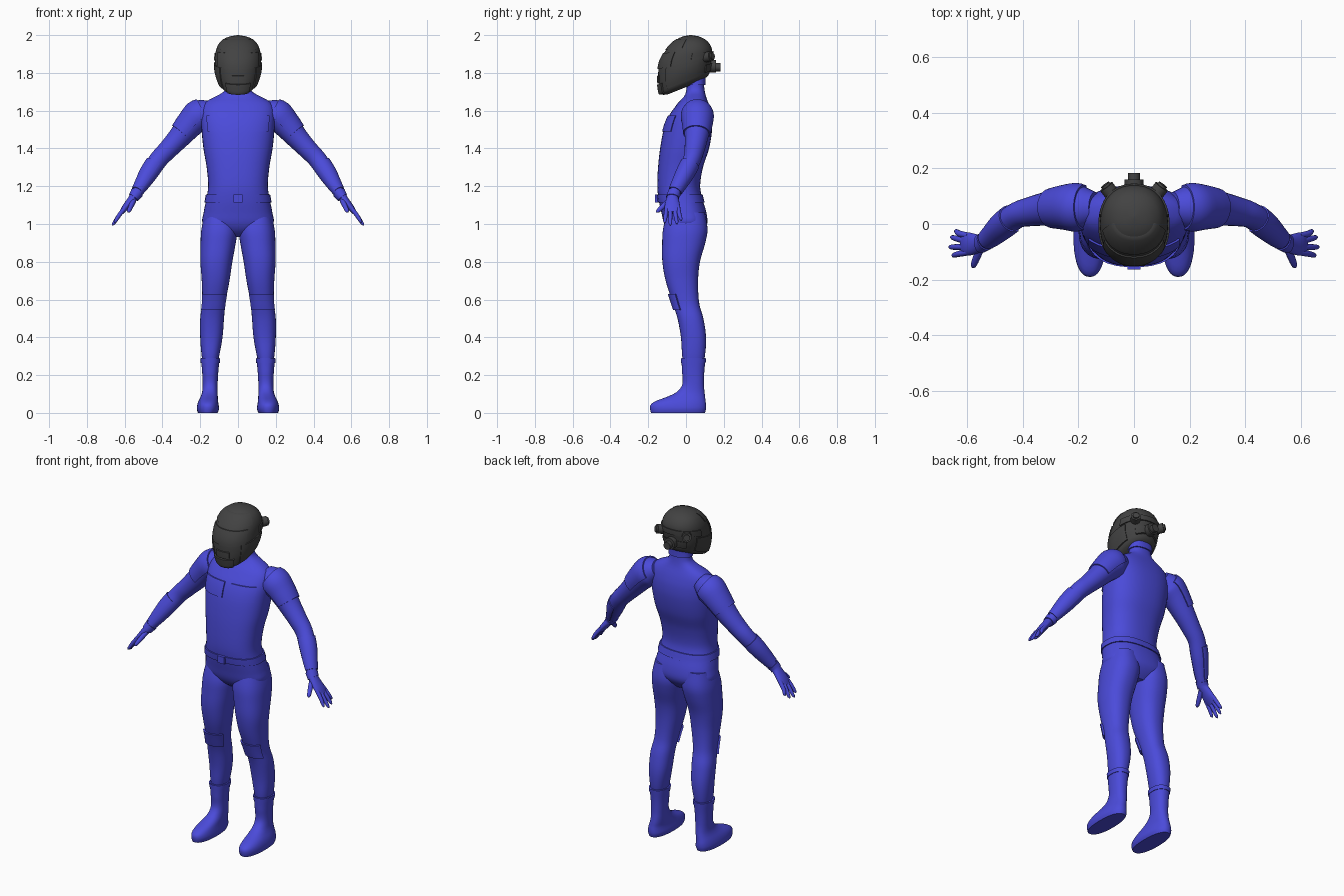
import bpy, bmesh
from math import cos, sin, pi, radians, copysign
from mathutils import Vector

if "Cube" in bpy.data.objects:
    bpy.data.objects.remove(bpy.data.objects["Cube"])


def material(name, color):
    mat = bpy.data.materials.new(name)
    mat.use_nodes = True
    mat.diffuse_color = color
    mat.node_tree.nodes["Principled BSDF"].inputs["Base Color"].default_value = color
    return mat


BLUE = material("suit blue", (0.07, 0.07, 0.7, 1))
GREY = material("helmet grey", (0.055, 0.055, 0.055, 1))


def at(rows, t):
    """Smoothly interpolate table rows; the first column is the parameter."""
    t = min(max(t, rows[0][0]), rows[-1][0])
    i = max(k for k in range(len(rows) - 1) if rows[k][0] <= t)
    h = rows[i + 1][0] - rows[i][0]
    s = (t - rows[i][0]) / h

    def slope(k, c):
        a, b = rows[max(k - 1, 0)], rows[min(k + 1, len(rows) - 1)]
        return (b[c] - a[c]) / (b[0] - a[0]) * h

    out = []
    for c in range(1, len(rows[0])):
        p, q, m, n = rows[i][c], rows[i + 1][c], slope(i, c), slope(i + 1, c)
        out.append(p + m * s + (3 * (q - p) - 2 * m - n) * s**2 + (2 * (p - q) + m + n) * s**3)
    return out


def upright(rows, power=2.3):
    """Surface stacked along z from rows (z, x0, x1, y0, y1, slant)."""
    def point(t, a, grow):
        x0, x1, y0, y1, slant = (at(rows, t) + [0])[:5]
        bend = lambda v: copysign(abs(v) ** (2 / power), v)
        x = (x0 + x1) / 2 + (abs(x1 - x0) / 2 + grow) * bend(cos(a))
        y = (y0 + y1) / 2 + (abs(y1 - y0) / 2 + grow) * bend(sin(a))
        return Vector((x, y, t + slant * y))
    return point


def limb(rows):
    """Surface swept outward along x from rows (x, y, z, radius, radius)."""
    def center(t):
        t = min(max(t, rows[0][0]), rows[-1][0])
        return Vector((t, *at(rows, t)[:2]))

    def point(t, a, grow):
        axis = (center(t + 0.004) - center(t - 0.004)).normalized()
        u = (Vector((0, 1, 0)) - axis * axis.y).normalized()
        v = axis.cross(u)
        ru, rv = at(rows, t)[2:]
        return center(t) + u * (ru + grow) * cos(a) + v * (rv + grow) * sin(a)
    return point


def finish(obj, mat, mirror):
    obj.data.materials.append(mat)
    bpy.ops.object.select_all(action="DESELECT")
    obj.select_set(True)
    bpy.context.view_layer.objects.active = obj
    bpy.ops.object.shade_smooth_by_angle(angle=radians(38))
    if mirror:
        obj.modifiers.new("Mirror", "MIRROR").use_mirror_merge = False


def build(name, rings, wrap, caps, mat, mirror):
    bm = bmesh.new()
    grid = [[bm.verts.new(p) for p in ring] for ring in rings]
    n = len(grid[0])
    for low, high in zip(grid, grid[1:]):
        for j in range(n if wrap else n - 1):
            k = (j + 1) % n
            bm.faces.new((low[j], low[k], high[k], high[j]))
    if caps:
        bm.faces.new(grid[0][::-1])
        bm.faces.new(grid[-1])
    mesh = bpy.data.meshes.new(name)
    bm.to_mesh(mesh)
    bm.free()
    obj = bpy.data.objects.new(name, mesh)
    bpy.context.collection.objects.link(obj)
    finish(obj, mat, mirror)


def steps(a, b, n):
    return [a + (b - a) * i / n for i in range(n + 1)]


def body(name, surface, t0, t1, n, mat=BLUE, mirror=False, sides=40):
    angles = steps(0, 2 * pi, sides)[:-1]
    rings = [[surface(t, a, 0) for a in angles] for t in steps(t0, t1, n)]
    build(name, rings, True, True, mat, mirror)


def pad(name, surface, t0, t1, a0=0, a1=360, grow=0.006, mat=BLUE, mirror=False):
    """Raised plate that follows a surface; its rim sinks back into it."""
    wrap = a1 - a0 == 360
    ts = steps(t0, t1, 8)
    angles = steps(radians(a0), radians(a1), 30)
    ts = [ts[0]] + ts + [ts[-1]]
    angles = angles[:-1] if wrap else [angles[0]] + angles + [angles[-1]]

    def lift(i, j):
        rim = i in (0, len(ts) - 1) or (not wrap and j in (0, len(angles) - 1))
        return -0.004 if rim else grow
    rings = [[surface(t, a, lift(i, j)) for j, a in enumerate(angles)] for i, t in enumerate(ts)]
    build(name, rings, wrap, False, mat, mirror)


def disc(name, place, direction, radius, depth, mat, mirror=False):
    bpy.ops.mesh.primitive_cylinder_add(vertices=24, radius=radius, depth=depth, location=place)
    obj = bpy.context.object
    obj.name = name
    obj.rotation_euler = Vector(direction).to_track_quat("Z", "Y").to_euler()
    bpy.ops.object.transform_apply(location=True, rotation=True, scale=True)
    finish(obj, mat, mirror)


# Torso with neck: height, half width, front, back
torso_rows = [(z, -w, w, f, b) for z, w, f, b in (
    (.93, .07, -.05, .06), (.96, .13, -.09, .09), (1.0, .186, -.115, .112),
    (1.06, .182, -.13, .108), (1.13, .168, -.145, .088), (1.2, .158, -.152, .075),
    (1.3, .166, -.148, .09), (1.4, .183, -.137, .122), (1.5, .193, -.118, .138),
    (1.57, .196, -.092, .136), (1.62, .188, -.058, .125), (1.65, .165, -.035, .115),
    (1.675, .12, -.01, .106), (1.7, .075, .0, .1), (1.74, .062, .005, .095), (1.82, .06, .0, .095))]
torso = upright(torso_rows, 2.4)
body("torso", torso, .93, 1.82, 60)
pad("belt", torso, 1.115, 1.155, grow=.007)
pad("chest_plates", torso, 1.49, 1.575, -86, -38, .006, mirror=True)
pad("neck_collar", torso, 1.735, 1.775, grow=.008)
bpy.ops.mesh.primitive_cube_add(size=1, location=(0, -.152, 1.135))
buckle = bpy.context.object
buckle.name = "belt_buckle"
buckle.scale = (.045, .024, .042)
finish(buckle, BLUE, False)

# Legs: height, inner, outer, front, back
leg = upright([
    (.24, .115, .18, -.01, .085), (.3, .1, .192, -.02, .1), (.4, .082, .2, -.027, .106),
    (.5, .074, .2, -.045, .092), (.58, .067, .19, -.07, .07), (.7, .045, .192, -.108, .064),
    (.8, .03, .199, -.125, .074), (.9, .012, .198, -.126, .102),
    (.97, .003, .194, -.122, .114), (1.06, .02, .175, -.1, .1)])
body("legs", leg, .24, 1.06, 40, mirror=True)
pad("knee_pads", leg, .545, .63, -150, -30, .01, mirror=True)

# Boots with long toes and flat soles
boot = upright([
    (0, .108, .212, -.185, .1), (.02, .1, .218, -.19, .106), (.045, .103, .215, -.186, .106),
    (.065, .106, .208, -.155, .103), (.085, .107, .198, -.1, .101), (.11, .108, .19, -.05, .098),
    (.15, .108, .187, -.02, .095), (.22, .104, .19, -.021, .097), (.29, .097, .197, -.025, .104)])
body("boots", boot, 0, .29, 30, mirror=True)
pad("boot_cuffs", boot, .265, .289, grow=.003, mirror=True)

# Arms ending in flat palms
arm = limb([
    (.14, .06, 1.61, .055, .05), (.2, .06, 1.578, .08, .08), (.25, .06, 1.53, .074, .072),
    (.31, .055, 1.46, .062, .06), (.37, .045, 1.395, .053, .052), (.42, .032, 1.342, .047, .049),
    (.47, -.004, 1.27, .045, .047), (.51, -.04, 1.205, .037, .037), (.546, -.068, 1.15, .029, .026),
    (.57, -.072, 1.12, .036, .021), (.6, -.072, 1.083, .042, .017), (.617, -.072, 1.06, .036, .011)])
body("arms", arm, .14, .617, 50, mirror=True, sides=28)
pad("shoulder_pads", arm, .18, .295, -15, 195, .007, mirror=True)
pad("forearm_guards", arm, .44, .53, -20, 200, .005, mirror=True)
pad("glove_cuffs", arm, .535, .553, grow=.005, mirror=True)

# Fingers fan out from the knuckles
fingers = (("little", -.042, -.026, .645), ("ring", -.062, -.048, .66),
           ("middle", -.083, -.083, .666), ("index", -.102, -.113, .655))
for name, base, tip, reach in fingers:
    drop = 1.075 - (reach - .6) * 1.25
    finger = limb([(.595, base, 1.09, .011, .012), (.63, (base + tip) / 2, 1.045, .011, .011),
                   (reach - .005, tip, drop + .006, .008, .008), (reach, tip, drop, .003, .003)])
    body(name + "_fingers", finger, .595, reach, 10, mirror=True, sides=12)
thumb = limb([(.552, -.085, 1.125, .016, .014), (.566, -.12, 1.095, .014, .013),
              (.578, -.15, 1.068, .01, .01), (.581, -.157, 1.062, .003, .003)])
body("thumbs", thumb, .552, .581, 10, mirror=True, sides=12)

# Helmet with a slanted lower rim: height, half width, front, back, slant
helmet = upright([(z, -w, w, f, b, s) for z, w, f, b, s in (
    (1.725, .05, -.1, .08, .4), (1.737, .085, -.13, .115, .4), (1.77, .106, -.142, .128, .38),
    (1.82, .12, -.147, .134, .28), (1.87, .122, -.142, .139, .15), (1.92, .116, -.113, .136, .08),
    (1.96, .096, -.075, .116, .04), (1.985, .065, -.036, .088, 0), (1.996, .032, -.005, .058, 0),
    (2.0, .003, .02, .03, 0))], 2.2)
body("helmet_shell", helmet, 1.725, 2.0, 50, GREY)
pad("visor", helmet, 1.85, 1.915, -150, -30, .005, GREY)
pad("brow_plate", helmet, 1.93, 1.98, -165, -15, .005, GREY)
pad("jaw_guard", helmet, 1.74, 1.79, -122, -58, .008, GREY)
pad("chin_vent", helmet, 1.795, 1.825, -108, -72, .006, GREY)
pad("cheek_plates", helmet, 1.755, 1.85, -42, 25, .006, GREY, True)
pad("rear_band", helmet, 1.86, 1.9, 10, 170, .006, GREY)
pad("nape_plate", helmet, 1.76, 1.81, 50, 130, .007, GREY)

# Round fittings on the back of the helmet
disc("rear_corner_knobs", (.085, .115, 1.885), (.6, .8, .15), .027, .05, GREY, True)
disc("rear_corner_caps", (.093, .127, 1.887), (.6, .8, .15), .018, .038, GREY, True)
disc("rear_mount", (0, .14, 1.835), (0, 1, 0), .034, .04, GREY)
disc("rear_knob", (0, .16, 1.83), (0, 1, 0), .022, .046, GREY)
